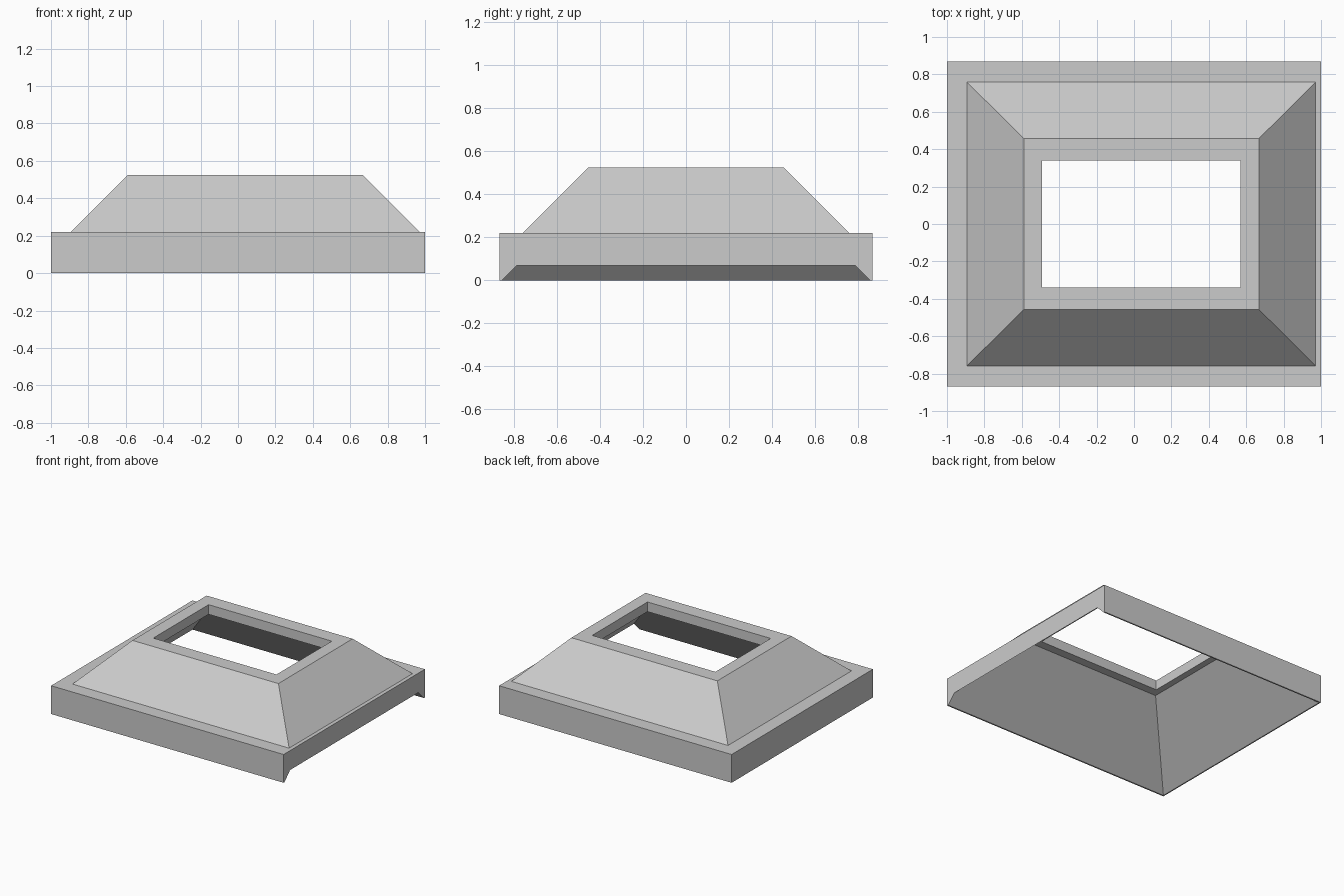
import bpy
import bmesh

default = bpy.data.objects.get("Cube")
if default:
    bpy.data.objects.remove(default, do_unlink=True)

# Plain grey
grey = bpy.data.materials.new("light_grey")
grey.use_nodes = True
colour = (0.6, 0.6, 0.6, 1)
grey.diffuse_color = colour
grey.node_tree.nodes["Principled BSDF"].inputs["Base Color"].default_value = colour


def loft(name, rings):
    """Closed solid through stacked rectangles: (centre x, half x, half y, z)."""
    bm = bmesh.new()
    loops = []
    for cx, hx, hy, z in rings:
        corners = ((-1, -1), (1, -1), (1, 1), (-1, 1))
        loops.append([bm.verts.new((cx + sx * hx, sy * hy, z)) for sx, sy in corners])
    for low, high in zip(loops, loops[1:]):
        for i in range(4):
            j = (i + 1) % 4
            bm.faces.new((low[i], low[j], high[j], high[i]))
    bm.faces.new(loops[0][::-1])
    bm.faces.new(loops[-1])
    bmesh.ops.recalc_face_normals(bm, faces=bm.faces)
    mesh = bpy.data.meshes.new(name)
    bm.to_mesh(mesh)
    bm.free()
    mesh.materials.append(grey)
    obj = bpy.data.objects.new(name, mesh)
    bpy.context.collection.objects.link(obj)
    return obj


offset = 0.039  # the hood sits slightly towards +x on its base
base_y, base_top, hood_top, lid_under = 0.868, 0.22, 0.525, 0.45

# Rectangular base carrying a sloped hood
hood = loft("hooded_base", [
    (0, 1, base_y, 0),
    (0, 1, base_y, base_top),
    (offset, 0.932, 0.759, base_top),
    (offset, 0.628, 0.456, hood_top),
])

# Hollow underside and the rectangular opening through the lid
cavity = loft("cavity_cutter", [
    (offset, 1.13, 0.957, -0.1),
    (offset, 0.58, 0.407, lid_under),
    (offset, 0.53, 0.34, lid_under),
    (offset, 0.53, 0.34, hood_top + 0.1),
])
cavity.hide_render = True

cut = hood.modifiers.new("hollow", 'BOOLEAN')
cut.operation = 'DIFFERENCE'
cut.solver = 'EXACT'
cut.object = cavity
bpy.context.view_layer.objects.active = hood
bpy.ops.object.modifier_apply(modifier=cut.name)
bpy.data.objects.remove(cavity, do_unlink=True)
